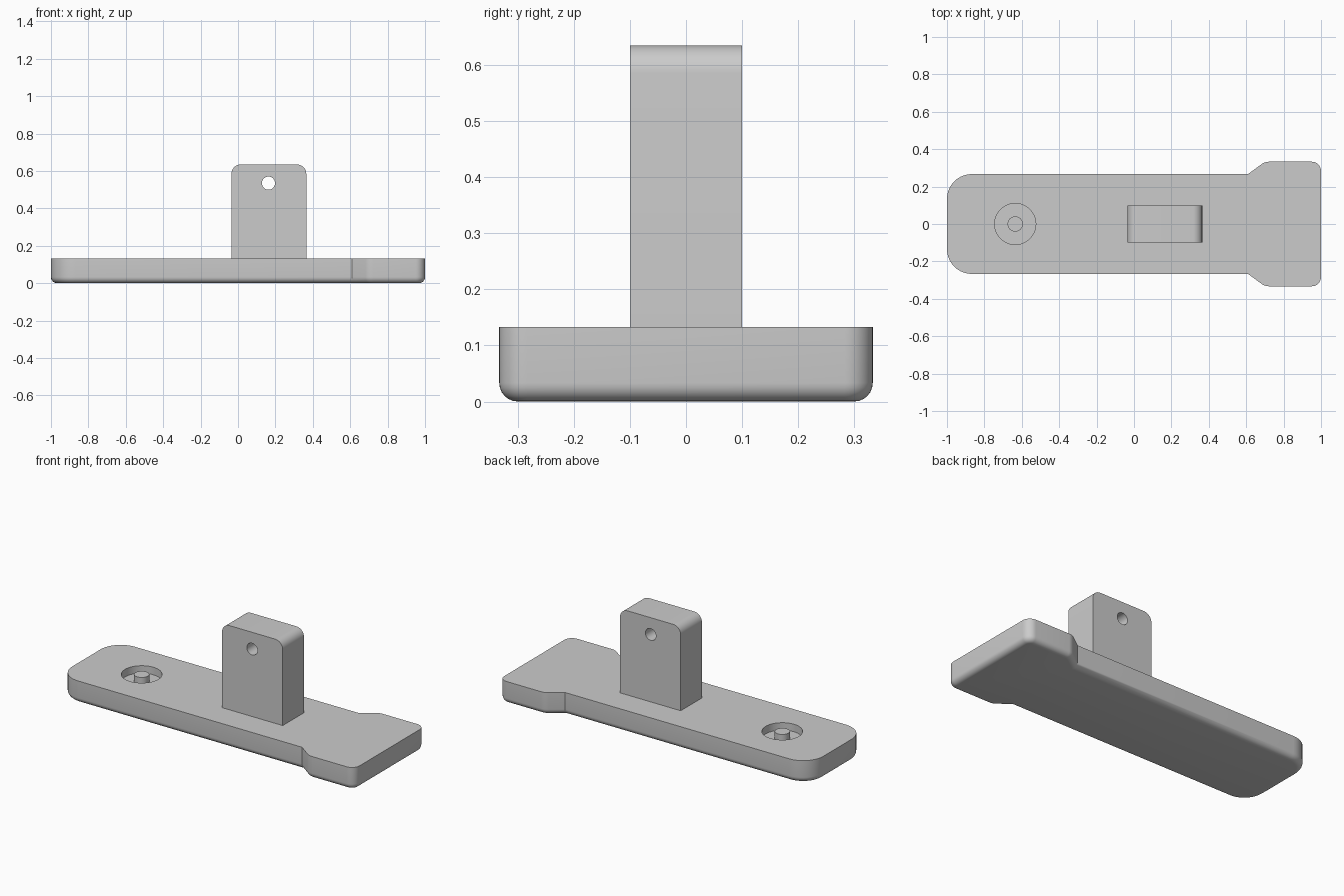
import bpy, bmesh
from math import pi, cos, sin
from mathutils import Vector, Matrix

cube = bpy.data.objects.get("Cube")
if cube:
    bpy.data.objects.remove(cube, do_unlink=True)

grey = bpy.data.materials.new("light grey")
grey.use_nodes = True
grey.diffuse_color = (0.6, 0.6, 0.6, 1)
grey.node_tree.nodes["Principled BSDF"].inputs["Base Color"].default_value = (0.6, 0.6, 0.6, 1)


def rounded(corners, steps=10):
    """Closed outline from (x, y, radius) corners, with true fillet arcs."""
    pts = []
    for i, (x, y, r) in enumerate(corners):
        p = Vector((x, y))
        a = (Vector(corners[i - 1][:2]) - p).normalized()
        b = (Vector(corners[(i + 1) % len(corners)][:2]) - p).normalized()
        if r == 0:
            pts.append(p)
            continue
        half = a.angle(b) / 2
        centre = p + (a + b).normalized() * (r / sin(half))
        start = p + a * (r * cos(half) / sin(half)) - centre
        turn = (pi - 2 * half) * (1 if a.cross(b) < 0 else -1)
        pts += [centre + Matrix.Rotation(turn * k / steps, 2) @ start for k in range(steps + 1)]
    return pts


def prism(name, outline, depth, bottom_fillet=0):
    """Extrude an outline upwards, optionally rounding its lower rim."""
    bm = bmesh.new()
    base = bm.faces.new([bm.verts.new((p.x, p.y, 0)) for p in outline])
    top = bmesh.ops.extrude_face_region(bm, geom=[base], use_keep_orig=True)
    bmesh.ops.translate(bm, vec=(0, 0, depth),
                        verts=[v for v in top["geom"] if isinstance(v, bmesh.types.BMVert)])
    bmesh.ops.recalc_face_normals(bm, faces=bm.faces)
    if bottom_fillet:
        rim = [e for e in bm.edges if all(v.co.z < 1e-5 for v in e.verts)]
        bmesh.ops.bevel(bm, geom=rim, offset=bottom_fillet, segments=6, profile=0.5,
                        affect='EDGES', clamp_overlap=False)
    mesh = bpy.data.meshes.new(name)
    bm.to_mesh(mesh)
    bm.free()
    mesh.materials.append(grey)
    obj = bpy.data.objects.new(name, mesh)
    bpy.context.collection.objects.link(obj)
    return obj


def activate(obj):
    bpy.ops.object.select_all(action='DESELECT')
    obj.select_set(True)
    bpy.context.view_layer.objects.active = obj


def cylinder(name, radius, depth, location, rotation=(0, 0, 0)):
    bpy.ops.mesh.primitive_cylinder_add(vertices=48, radius=radius, depth=depth,
                                        location=location, rotation=rotation)
    obj = bpy.context.object
    obj.name = name
    obj.data.materials.append(grey)
    return obj


def cut(target, cutter):
    mod = target.modifiers.new("cut", 'BOOLEAN')
    mod.operation, mod.solver, mod.object = 'DIFFERENCE', 'EXACT', cutter
    activate(target)
    bpy.ops.object.modifier_apply(modifier=mod.name)
    bpy.data.objects.remove(cutter, do_unlink=True)


# Base plate: one half of the outline, mirrored across the long axis
THICK, POCKET, PIN_X = 0.133, 0.045, -0.635
lower = [(-1, -0.267, 0.133), (0.61, -0.267, 0), (0.7, -0.333, 0.07), (1, -0.333, 0.05)]
upper = [(x, -y, r) for x, y, r in reversed(lower)]
plate = prism("base_plate", rounded(lower + upper), THICK, bottom_fillet=0.033)
cut(plate, cylinder("pocket_cutter", 0.11, 2 * POCKET, (PIN_X, 0, THICK)))

# Round pin standing in the pocket
pin = cylinder("pocket_pin", 0.041, POCKET, (PIN_X, 0, THICK - POCKET / 2))

# Upright block with rounded top corners and a cross hole
LEFT, RIGHT, TOP = -0.035, 0.365, 0.635
block = prism("upright_block", rounded([(LEFT, THICK, 0), (RIGHT, THICK, 0),
                                        (RIGHT, TOP, 0.05), (LEFT, TOP, 0.05)]), 0.2)
block.data.transform(Matrix.Translation((0, 0.1, 0)) @ Matrix.Rotation(pi / 2, 4, 'X'))
cut(block, cylinder("hole_cutter", 0.035, 0.5, (0.163, 0, 0.535), (pi / 2, 0, 0)))

for part in (plate, pin, block):
    activate(part)
    bpy.ops.object.shade_smooth_by_angle(angle=pi / 6)
